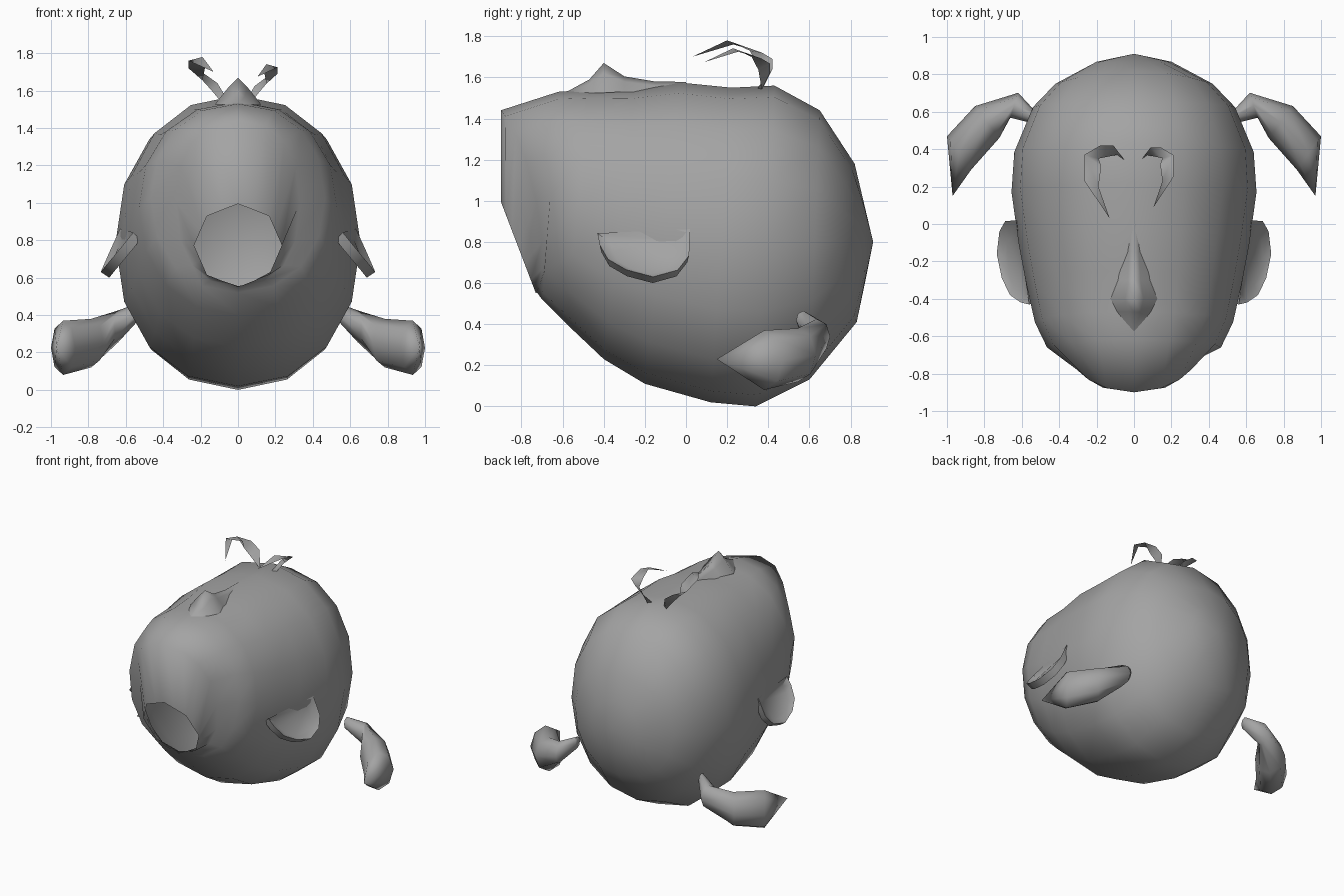
import bpy, bmesh, math
from mathutils import Vector

if "Cube" in bpy.data.objects:
    bpy.data.objects.remove(bpy.data.objects["Cube"])

grey = bpy.data.materials.new("grey")
grey.diffuse_color = (.37, .37, .37, 1)
grey.use_nodes = True
grey.node_tree.nodes["Principled BSDF"].inputs["Base Color"].default_value = grey.diffuse_color


def make(name, bm, angle=None):
    bmesh.ops.remove_doubles(bm, verts=bm.verts, dist=1e-5)
    bmesh.ops.recalc_face_normals(bm, faces=bm.faces)
    me = bpy.data.meshes.new(name)
    bm.to_mesh(me)
    bm.free()
    me.materials.append(grey)
    ob = bpy.data.objects.new(name, me)
    bpy.context.collection.objects.link(ob)
    for p in me.polygons:
        p.use_smooth = True
    if angle:
        bpy.ops.object.select_all(action='DESELECT')
        bpy.context.view_layer.objects.active = ob
        ob.select_set(True)
        bpy.ops.object.shade_smooth_by_angle(angle=math.radians(angle))
    return ob


def loft(rings, closed=True, cap_start=False, cap_end=False):
    """Skin rings of points; a one-point ring is a pole."""
    bm = bmesh.new()
    vs = [[bm.verts.new(p) for p in r] for r in rings]
    for a, b in zip(vs, vs[1:]):
        n = max(len(a), len(b))
        for i in range(n if closed else n - 1):
            j = (i + 1) % n
            quad = [a[i % len(a)], a[j % len(a)], b[j % len(b)], b[i % len(b)]]
            bm.faces.new(list(dict.fromkeys(quad)))
    if cap_start:
        bm.faces.new(vs[0])
    if cap_end:
        bm.faces.new(vs[-1])
    return bm


# Head: tilted 16-sided rings (top y,z / bottom y,z / half width / side bend), open at the neck
def head_ring(ty, tz, by, bz, w, bend=0, power=0.93):
    top, bot = Vector((0, ty, tz)), Vector((0, by, bz))
    mid, half = (top + bot) / 2, (top - bot) / 2
    pts = []
    for k in range(16):
        a = k * math.tau / 16
        s, c = [math.copysign(abs(f) ** power, f) if abs(f) > 1e-6 else 0
                for f in (math.sin(a), math.cos(a))]
        pts.append(mid + half * c + Vector((w * s, bend * s * s, 0)))
    return pts


neck = head_ring(-.90, .995, -.73, .55, .235, 0, 1)
for k in range(1, 16, 2):
    neck[k] = (neck[k - 1] + neck[(k + 1) % 16]) / 2
rings = [[(0, .91, .80)]]
rings += [head_ring(*r) for r in (
    (.865, .99, .87, .60, .20),
    (.82, 1.18, .83, .41, .42, -.075),
    (.65, 1.44, .60, .13, .54),
    (.43, 1.56, .34, .00, .64),
    (.22, 1.55, .12, .02, .655),
    (-.03, 1.575, -.20, .11, .615),
    (-.25, 1.545, -.40, .23, .575),
    (-.47, 1.54, -.58, .40, .53),
    (-.62, 1.53, -.70, .52, .465),
    (-.90, 1.44, -.725, .555, .33, .02, .85))]
rings[-1] = [p + Vector((0, .6 * p.x * p.x, 0)) for p in rings[-1]]
make("head", loft(rings + [neck]))

# Nose: sections from bridge to tip, ridge in the middle
sections = ((.0, .06, 1.53, 1.578), (-.15, .065, 1.52, 1.58),
            (-.30, .085, 1.53, 1.605), (-.40, .125, 1.525, 1.67),
            (-.47, .09, 1.525, 1.59))
nose = [[(-w, y, z0), (-.4 * w, y, z0 + .65 * (z1 - z0)), (0, y, z1),
         (.4 * w, y, z0 + .65 * (z1 - z0)), (w, y, z0)] for y, w, z0, z1 in sections]
make("nose", loft(nose + [[(0, -.58, 1.53)]], closed=False))

# Ears: slanted, dished plates; outline given as (y, distance outward)
outline = ((-.43, -.04), (-.42, .03), (-.38, .12), (-.29, .19), (-.16, .24),
           (-.04, .205), (.015, .12), (.02, -.04))
thick = Vector((-.78, 0, -.62)) * .055
for side, sx in (("right", 1), ("left", -1)):
    rim = []
    for y, s in outline:
        t = (y + .43) / .45
        rim.append(Vector((.585 + .06 * t + s * (.62 - .25 * t), y, .81 + .02 * t - .8 * s)))
    centre = sum(rim, Vector()) / len(rim)
    dish = [centre + (p - centre) * .7 + thick * .5 for p in rim]
    back = [centre + (p - centre) * .96 + thick for p in rim]
    plates = [[(p.x * sx, p.y, p.z) for p in r] for r in (dish, rim, back)]
    make("ear_" + side, loft(plates, cap_start=True, cap_end=True), 50)

# Pigtails: eight-sided tapered tubes (centre, direction across, radius across, radius up)
path = [((.53, .57, .42), (0, 1), .035, .045), ((.64, .635, .34), (-.3, .95), .07, .085),
        ((.785, .545, .25), (.6, .79), .108, .13), ((.935, .38, .225), (.59, .81), .11, .145)]
tip = (.97, .15, .23)
for side, sx in (("right", 1), ("left", -1)):
    tube = []
    for (x, y, z), (dx, dy), ra, ru in path:
        ring = []
        for k in range(8):
            a = k * math.tau / 8
            ca, sa = ra * math.cos(a), ru * math.sin(a)
            ring.append((sx * (x + dx * ca), y + dy * ca, z + sa))
        tube.append(ring)
    tube.append([(tip[0] * sx, tip[1], tip[2])])
    make("pigtail_" + side, loft(tube, cap_start=True), 70)

# Forehead curls: ribbons of edge pairs ending in a point; the right one is smaller
ribbon = [[(-.05, .34, 1.54), (-.09, .37, 1.54)],
          [(-.11, .42, 1.64), (-.14, .36, 1.60)],
          [(-.18, .42, 1.69), (-.19, .35, 1.655)],
          [(-.265, .37, 1.72), (-.175, .31, 1.73)],
          [(-.265, .23, 1.76), (-.19, .20, 1.78)],
          [(-.13, .03, 1.70)]]
make("curl_left", loft(ribbon, closed=False))
small = [[(-.8 * x, .36 + (y - .36) * .82, 1.54 + (z - 1.54) * .84) for x, y, z in r]
         for r in ribbon]
make("curl_right", loft(small, closed=False))
